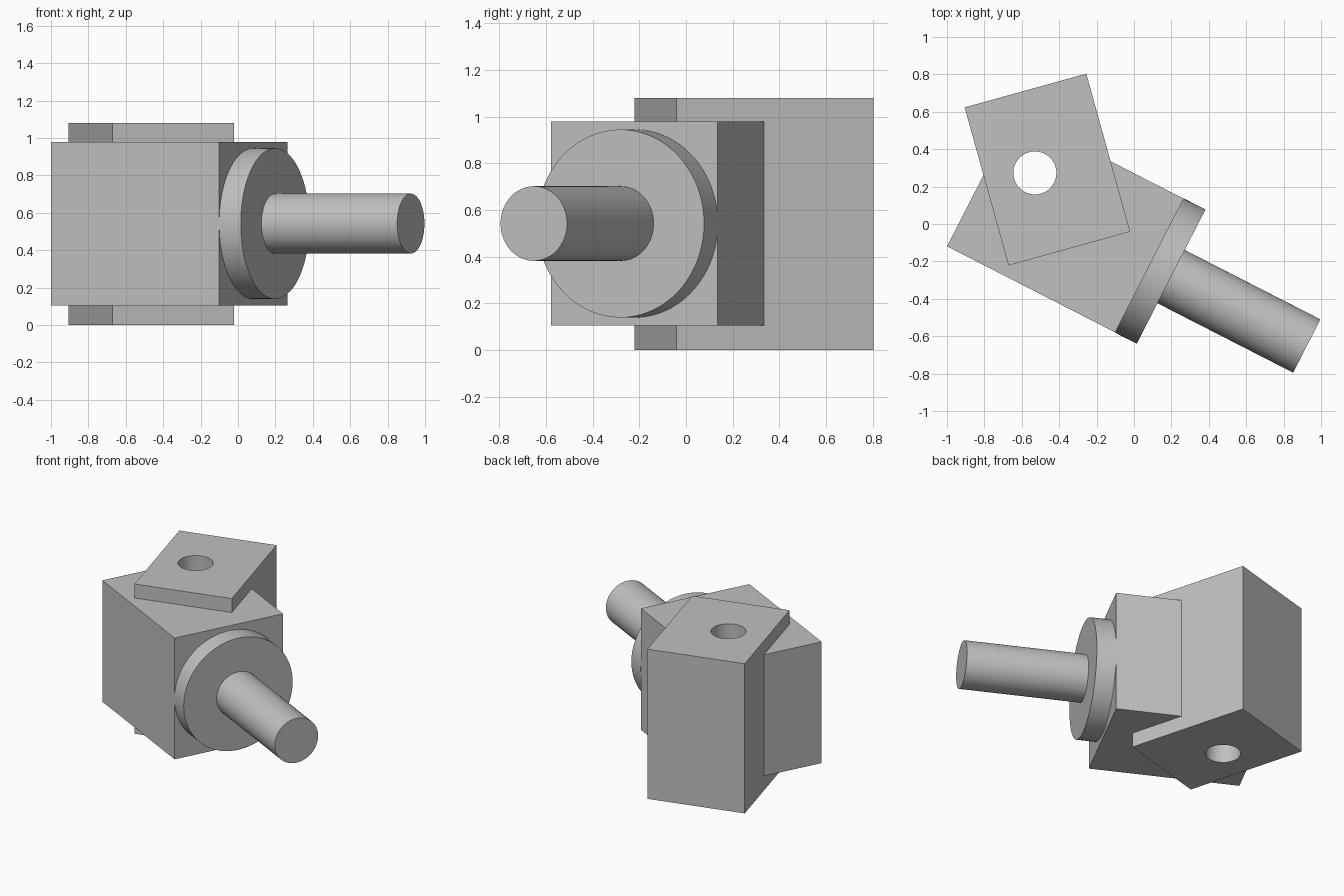
import bpy
from math import radians, pi
from mathutils import Matrix, Vector

if "Cube" in bpy.data.objects:
    bpy.data.objects.remove(bpy.data.objects["Cube"])

GREY = (0.53, 0.53, 0.53, 1)
steel = bpy.data.materials.new("plain_grey")
steel.use_nodes = True
steel.diffuse_color = GREY
steel.node_tree.nodes["Principled BSDF"].inputs["Base Color"].default_value = GREY


def finish(name):
    ob = bpy.context.object
    ob.name = name
    ob.data.materials.append(steel)
    return ob


def box(name, centre, size, angle):
    bpy.ops.mesh.primitive_cube_add(size=1, location=centre, rotation=(0, 0, angle))
    ob = finish(name)
    ob.scale = size
    bpy.ops.object.transform_apply(location=False, rotation=False, scale=True)
    return ob


def rod(name, radius, start, end, frame):
    """Cylinder lying along the frame's x axis between two distances."""
    bpy.ops.mesh.primitive_cylinder_add(vertices=96, radius=radius, depth=end - start)
    ob = finish(name)
    ob.matrix_world = (frame @ Matrix.Translation(((start + end) / 2, 0, 0))
                       @ Matrix.Rotation(pi / 2, 4, "Y"))
    bpy.ops.object.shade_smooth_by_angle(angle=radians(30))
    return ob


# Swivelled body with its flange and shaft, sharing one axis
body_centre = Vector((-0.367, 0.008, 0.542))
body_angle = radians(-27.1)
axis = Matrix.Translation(body_centre) @ Matrix.Rotation(body_angle, 4, "Z")
body = box("swivel_body", body_centre, (1.01, 0.803, 0.875), body_angle)
rod("flange_disc", 0.403, 0.505, 0.635, axis)
rod("shaft", 0.16, 0.635, 1.45, axis)

# Upright block that grips the body
block = box("upright_block", (-0.463, 0.291, 0.54), (0.675, 0.877, 1.08), radians(15.5))

# Vertical pin hole drilled through block and body
bpy.ops.mesh.primitive_cylinder_add(vertices=96, radius=0.115, depth=2,
                                    location=(-0.53, 0.273, 0.54))
drill = finish("pin_hole_cutter")
drill.hide_render = True
for part in (body, block):
    cut = part.modifiers.new("pin_hole", "BOOLEAN")
    cut.operation = "DIFFERENCE"
    cut.solver = "EXACT"
    cut.object = drill
    bpy.ops.object.select_all(action="DESELECT")
    part.select_set(True)
    bpy.context.view_layer.objects.active = part
    bpy.ops.object.modifier_apply(modifier=cut.name)
    bpy.ops.object.shade_smooth_by_angle(angle=radians(30))
bpy.data.objects.remove(drill)
